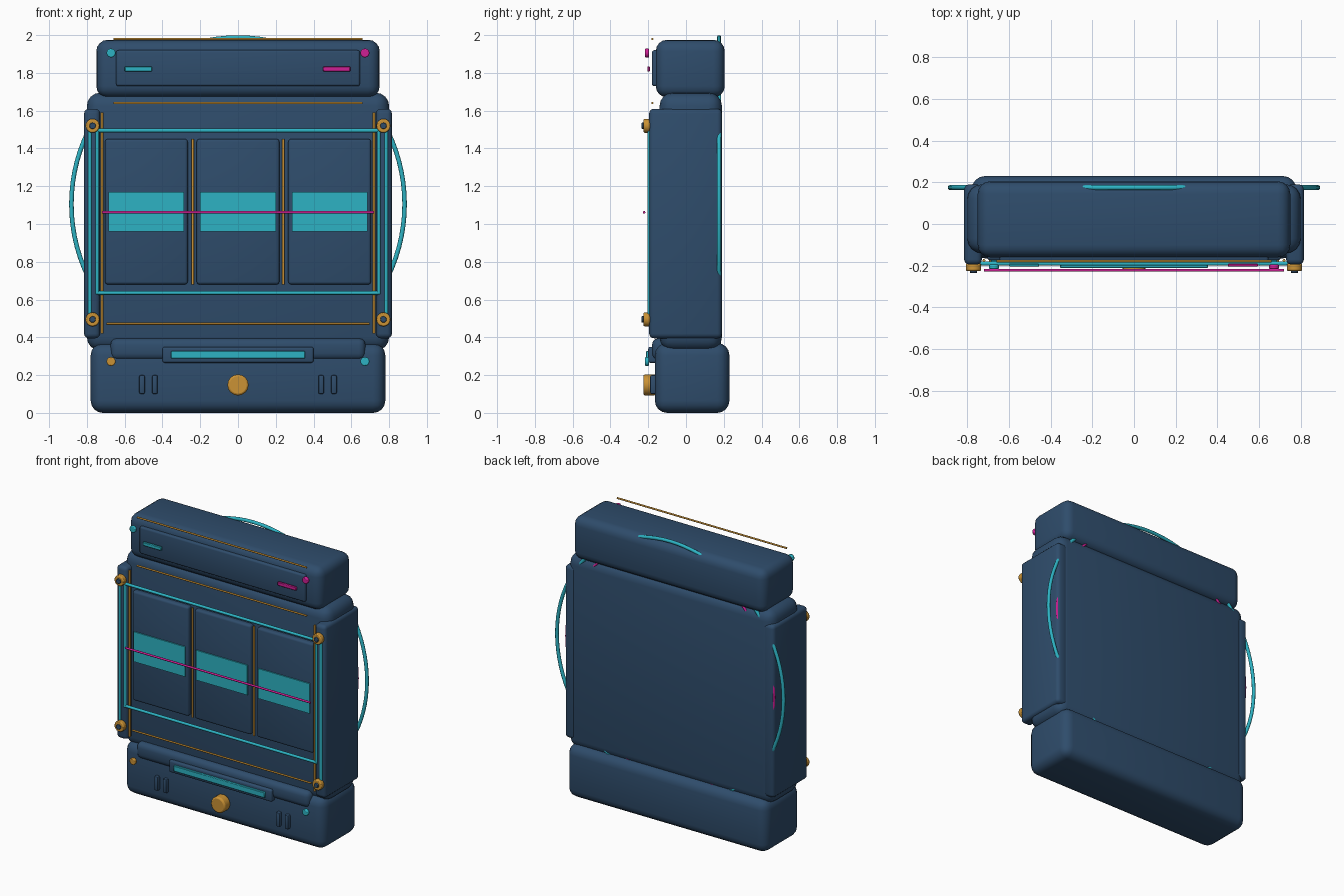
import bpy, math
from mathutils import Vector

if "Cube" in bpy.data.objects:
    bpy.data.objects.remove(bpy.data.objects["Cube"])


def material(name, rgb):
    m = bpy.data.materials.new(name)
    m.diffuse_color = (*rgb, 1)
    m.use_nodes = True
    m.node_tree.nodes["Principled BSDF"].inputs["Base Color"].default_value = m.diffuse_color
    return m


NAVY = material("navy", (0.028, 0.073, 0.148))
CYAN = material("cyan", (0.026, 0.45, 0.55))
ORANGE = material("orange", (0.60, 0.29, 0.035))
MAGENTA = material("magenta", (0.62, 0.014, 0.30))


def finish(name, mat):
    ob = bpy.context.object
    ob.name = name
    ob.data.materials.append(mat)
    bpy.ops.object.shade_smooth_by_angle(angle=math.radians(40))
    return ob


def box(name, x, y, z, mat=NAVY, bevel=0.0, segments=3):
    """Rounded box from (min, max) ranges."""
    bpy.ops.mesh.primitive_cube_add(
        size=1, location=[(r[0] + r[1]) / 2 for r in (x, y, z)])
    ob = bpy.context.object
    ob.scale = [r[1] - r[0] for r in (x, y, z)]
    bpy.ops.object.transform_apply(location=False, rotation=False, scale=True)
    if bevel:
        mod = ob.modifiers.new("round", 'BEVEL')
        mod.width, mod.segments = bevel, segments
        bpy.ops.object.modifier_apply(modifier="round")
    return finish(name, mat)


def rod(name, a, b, radius, mat, sides=10):
    """Cylinder running from point a to point b."""
    a, b = Vector(a), Vector(b)
    d = b - a
    bpy.ops.mesh.primitive_cylinder_add(
        vertices=sides, radius=radius, depth=d.length, location=(a + b) / 2,
        rotation=d.to_track_quat('Z', 'Y').to_euler())
    return finish(name, mat)


def disc(name, x, z, y0, y1, radius, mat, sides=24, bevel=0.006):
    """Round stud facing forward, with a softened rim."""
    ob = rod(name, (x, y0, z), (x, y1, z), radius, mat, sides)
    mod = ob.modifiers.new("rim", 'BEVEL')
    mod.width, mod.segments = bevel, 2
    return ob


def ring(name, radius, tube, mat):
    bpy.ops.mesh.primitive_torus_add(
        major_radius=radius, minor_radius=tube, major_segments=96,
        minor_segments=10, location=(0, 0.175, 1.105),
        rotation=(math.pi / 2, 0, 0))
    return finish(name, mat)


# Main masses
box("body", (-0.80, 0.80), (-0.14, 0.19), (0.33, 1.695), bevel=0.07, segments=4)
box("head", (-0.75, 0.75), (-0.16, 0.205), (1.67, 1.975), bevel=0.06, segments=4)
box("base", (-0.78, 0.78), (-0.165, 0.23), (0.0, 0.37), bevel=0.065, segments=4)
box("base_lip", (-0.675, 0.675), (-0.18, -0.06), (0.28, 0.395), bevel=0.035)
box("head_plate", (-0.645, 0.645), (-0.18, -0.12), (1.73, 1.92), bevel=0.012)

# Rings behind the body
ring("outer_ring", 0.882, 0.012, CYAN)
ring("inner_ring", 0.808, 0.008, MAGENTA)

# Side rails, frame rods and bolts
for s, side in ((-1, "left"), (1, "right")):
    box("side_rail_" + side, sorted((s * 0.73, s * 0.815)), (-0.195, 0.19),
        (0.395, 1.61), bevel=0.025)
    rod("rail_rod_" + side, (s * 0.784, -0.195, 0.50), (s * 0.784, -0.195, 1.52), 0.010, CYAN)
    rod("frame_rod_" + side, (s * 0.745, -0.19, 0.63), (s * 0.745, -0.19, 1.50), 0.010, CYAN)
    rod("trim_rod_" + side, (s * 0.72, -0.175, 0.42), (s * 0.72, -0.175, 1.59), 0.007, ORANGE)
    rod("divider_rod_" + side, (s * 0.24, -0.165, 0.68), (s * 0.24, -0.165, 1.45), 0.007, ORANGE)
    for z in (0.495, 1.52):
        disc("bolt_" + side, s * 0.77, z, -0.225, -0.19, 0.037, ORANGE)
        disc("bolt_core_" + side, s * 0.77, z, -0.235, -0.20, 0.017, NAVY, 12, 0.003)
    # Vent slots on the base
    for x in (0.44, 0.508):
        box("vent_" + side, (s * x - 0.015, s * x + 0.015), (-0.19, -0.15),
            (0.10, 0.20), bevel=0.009, segments=2)

# Horizontal rods
for z in (0.635, 1.495):
    rod("frame_crossbar", (-0.75, -0.19, z), (0.75, -0.19, z), 0.010, CYAN)
for z, half in ((0.472, 0.695), (1.64, 0.66), (1.98, 0.66)):
    rod("trim_crossbar", (-half, -0.178, z), (half, -0.178, z), 0.006, ORANGE)
rod("centre_line", (-0.72, -0.222, 1.062), (0.72, -0.222, 1.062), 0.007, MAGENTA)

# Front doors with label plates
for x in (-0.485, 0.0, 0.485):
    box("door", (x - 0.219, x + 0.219), (-0.175, -0.12), (0.68, 1.45), bevel=0.015)
    box("door_label", (x - 0.2, x + 0.2), (-0.183, -0.174), (0.96, 1.17), CYAN)

# Head lights
box("head_bar_left", (-0.60, -0.455), (-0.205, -0.19), (1.807, 1.834), CYAN, 0.004, 1)
box("head_bar_right", (0.45, 0.595), (-0.205, -0.19), (1.807, 1.834), MAGENTA, 0.004, 1)
for x, z, mat in ((-0.672, 1.905, CYAN), (0.672, 1.905, MAGENTA),
                  (-0.672, 0.272, ORANGE), (0.672, 0.272, CYAN)):
    disc("corner_stud", x, z, -0.217, -0.195, 0.024, mat, 12)

# Base tray, light bar and button
box("tray", (-0.40, 0.40), (-0.20, -0.14), (0.265, 0.35), bevel=0.012)
box("tray_light", (-0.355, 0.355), (-0.212, -0.195), (0.287, 0.328), CYAN, 0.004, 1)
disc("button", 0, 0.148, -0.226, -0.16, 0.056, ORANGE, 16, 0.01)
